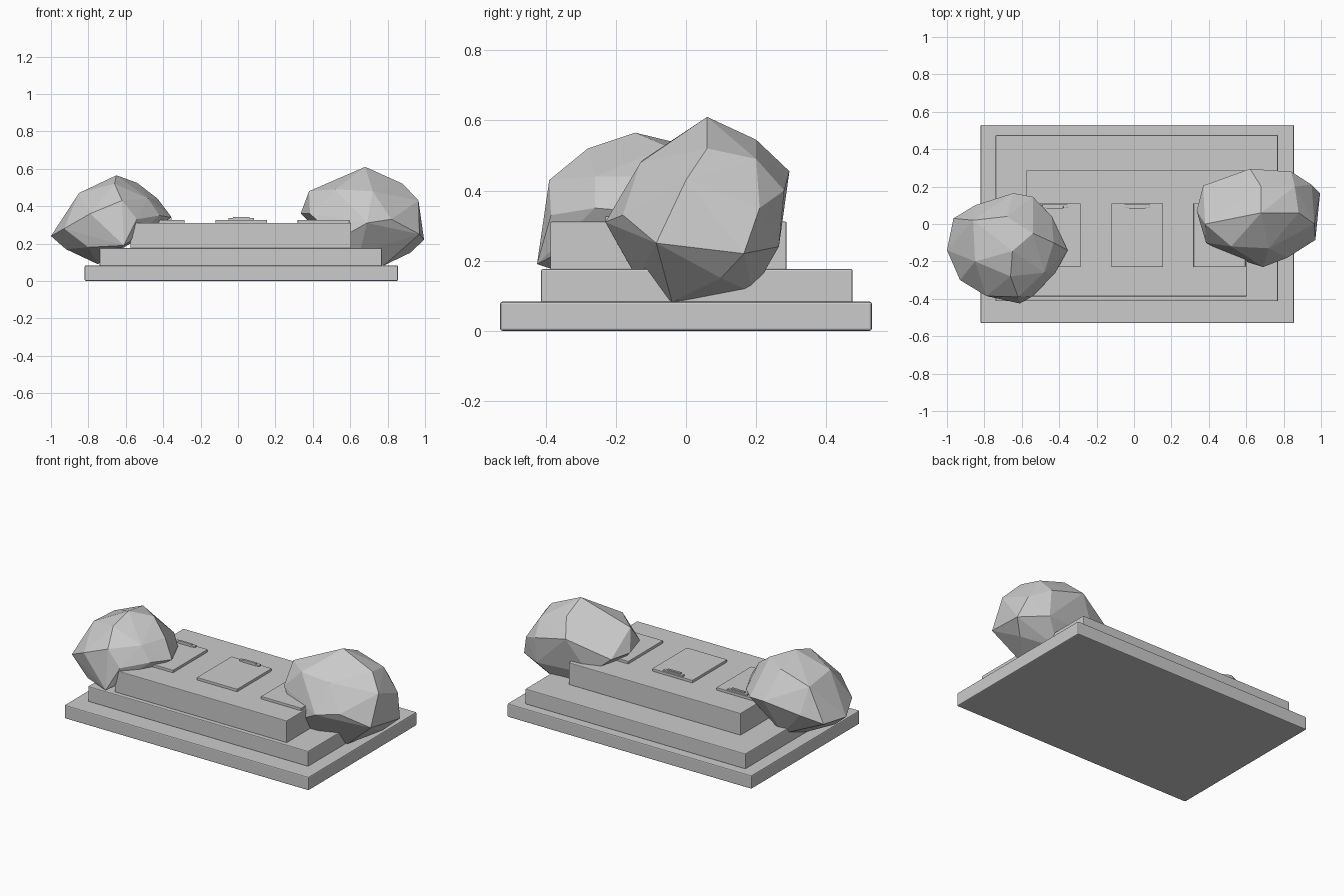
import bpy, bmesh

stone = bpy.data.materials.new("grey stone")
stone.diffuse_color = (0.6, 0.6, 0.6, 1)


def finish(bm, name):
    me = bpy.data.meshes.new(name)
    bm.to_mesh(me)
    bm.free()
    me.materials.append(stone)
    ob = bpy.data.objects.new(name, me)
    bpy.context.collection.objects.link(ob)
    return ob


def slab(name, x0, x1, y0, y1, z0, z1, bevel):
    bm = bmesh.new()
    bmesh.ops.create_cube(bm, size=1)
    for v in bm.verts:
        v.co.x = x1 if v.co.x > 0 else x0
        v.co.y = y1 if v.co.y > 0 else y0
        v.co.z = z1 if v.co.z > 0 else z0
    ob = finish(bm, name)
    mod = ob.modifiers.new("edge", "BEVEL")
    mod.width = bevel
    mod.segments = 2
    return ob


def rock(name, pts):
    bm = bmesh.new()
    for p in pts:
        bm.verts.new(p)
    res = bmesh.ops.convex_hull(bm, input=bm.verts)
    loose = [v for v in bm.verts if not v.link_faces]
    bmesh.ops.delete(bm, geom=loose, context="VERTS")
    bmesh.ops.recalc_face_normals(bm, faces=bm.faces)
    return finish(bm, name)


# Stepped base
slab("bottom_step", -0.82, 0.855, -0.53, 0.53, 0, 0.083, 0.006)
slab("middle_step", -0.74, 0.77, -0.413, 0.475, 0.08, 0.176, 0.005)
slab("top_step", -0.575, 0.605, -0.387, 0.287, 0.173, 0.311, 0.004)

# Three thin plates, each with a small raised tab at the back
for i, cx in enumerate((-0.423, 0.017, 0.457)):
    slab(f"plate_{i + 1}", cx - 0.138, cx + 0.138, -0.23, 0.11, 0.305, 0.327, 0.002)
    slab(f"plate_tab_{i + 1}", cx - 0.068, cx + 0.068, 0.085, 0.105, 0.32, 0.336, 0.002)
    slab(f"plate_catch_{i + 1}", cx - 0.045, cx + 0.045, 0.083, 0.097, 0.32, 0.343, 0.002)

# Faceted boulders
rock("left_boulder", [
    (-0.65, -0.145, 0.565), (-0.54, -0.05, 0.525), (-0.85, -0.2, 0.47),
    (-0.86, 0.02, 0.45), (-0.43, -0.1, 0.44), (-0.355, -0.14, 0.34),
    (-0.44, 0.04, 0.33), (-0.54, 0.145, 0.35), (-0.645, 0.165, 0.36),
    (-0.85, 0.1, 0.3), (-0.965, 0.03, 0.25), (-1, -0.14, 0.24),
    (-0.93, -0.3, 0.28), (-0.92, -0.15, 0.17), (-0.79, -0.385, 0.36),
    (-0.62, -0.39, 0.43), (-0.54, -0.385, 0.33), (-0.42, -0.26, 0.35),
    (-0.48, -0.26, 0.44), (-0.66, -0.28, 0.52), (-0.68, 0.04, 0.52),
    (-0.75, -0.12, 0.09), (-0.61, -0.425, 0.19), (-0.8, -0.33, 0.18),
    (-0.7, 0.05, 0.13)])
right = rock("right_boulder", [
    (0.68, 0.06, 0.61), (0.62, 0.295, 0.455), (0.84, 0.28, 0.4),
    (0.995, 0.165, 0.22), (0.95, 0.21, 0.35), (0.965, 0.0, 0.43),
    (0.88, 0.06, 0.52), (0.86, 0.2, 0.49), (0.68, 0.2, 0.545),
    (0.97, -0.085, 0.25), (0.69, -0.23, 0.31), (0.82, -0.18, 0.33),
    (0.53, -0.18, 0.22), (0.385, -0.1, 0.36), (0.38, 0.0, 0.48),
    (0.52, -0.12, 0.49), (0.335, 0.07, 0.36), (0.37, 0.205, 0.36),
    (0.78, -0.04, 0.083), (0.72, 0.19, 0.11), (0.92, 0.1, 0.15),
    (0.65, -0.14, 0.15), (0.5, 0.24, 0.25), (0.84, 0.265, 0.24),
    (0.5, 0.0, 0.2), (0.72, -0.13, 0.48)])
